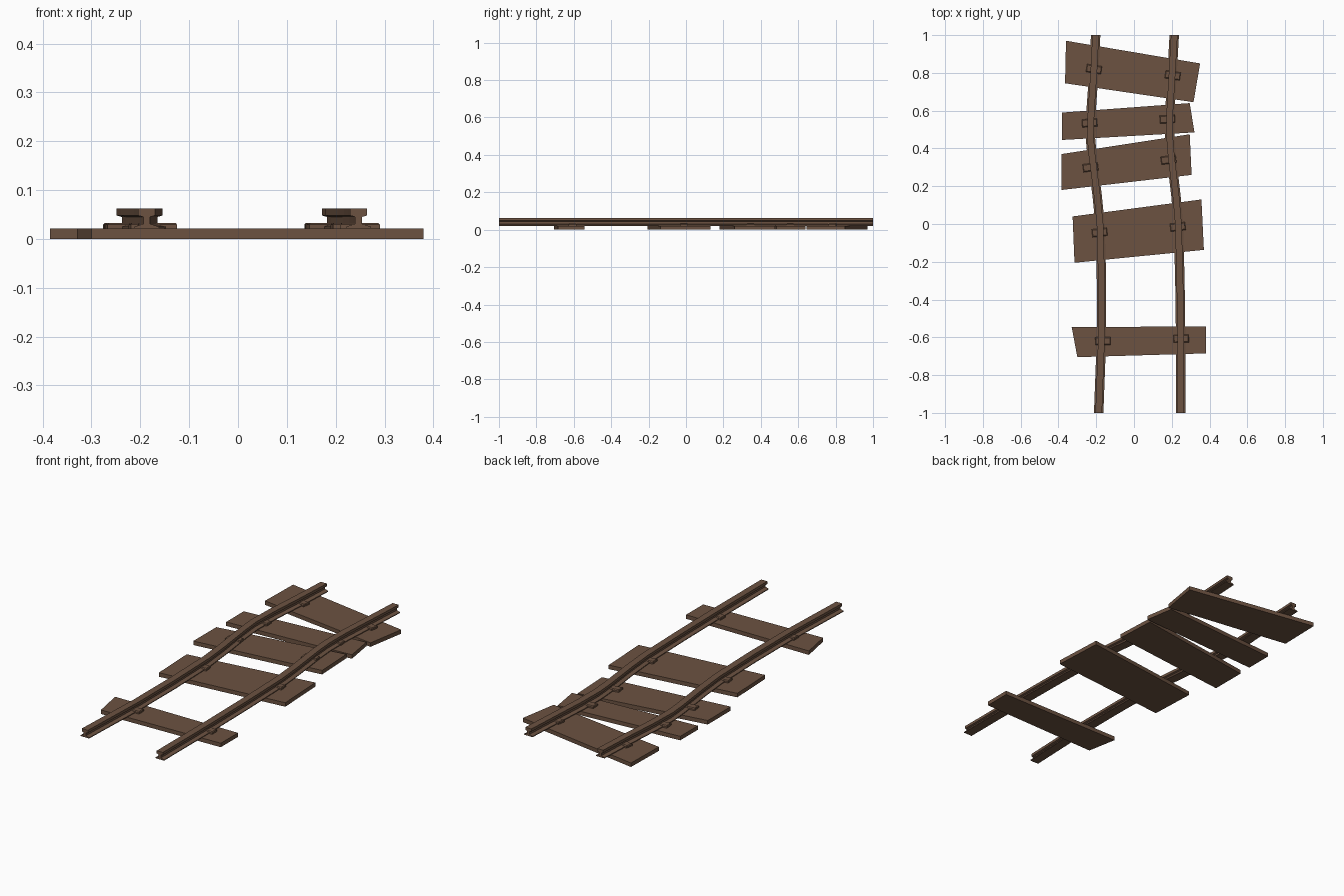
import bpy, bmesh
from math import atan2, cos, sin
from mathutils import Vector

cube = bpy.data.objects.get("Cube")
if cube:
    bpy.data.objects.remove(cube, do_unlink=True)

wood = bpy.data.materials.new("weathered brown")
colour = (0.15, 0.085, 0.053, 1)
wood.diffuse_color = colour
wood.use_nodes = True
bsdf = wood.node_tree.nodes["Principled BSDF"]
bsdf.inputs["Base Color"].default_value = colour
bsdf.inputs["Roughness"].default_value = 0.9


def loft(name, rings):
    """Join matching closed rings of points and cap both ends."""
    bm = bmesh.new()
    loops = [[bm.verts.new(p) for p in ring] for ring in rings]
    for a, b in zip(loops, loops[1:]):
        for i in range(len(a)):
            j = (i + 1) % len(a)
            bm.faces.new((a[i], a[j], b[j], b[i]))
    bm.faces.new(loops[0])
    bm.faces.new(loops[-1])
    bmesh.ops.recalc_face_normals(bm, faces=bm.faces)
    mesh = bpy.data.meshes.new(name)
    bm.to_mesh(mesh)
    bm.free()
    mesh.materials.append(wood)
    obj = bpy.data.objects.new(name, mesh)
    bpy.context.collection.objects.link(obj)


# Crooked planks: back left, back right, front right, front left corners
planks = [
    [(-.36, .97), (.35, .85), (.315, .645), (-.365, .745)],
    [(-.38, .59), (.295, .64), (.32, .485), (-.38, .445)],
    [(-.385, .37), (.295, .475), (.305, .26), (-.385, .18)],
    [(-.325, .04), (.357, .13), (.37, -.137), (-.315, -.205)],
    [(-.33, -.545), (.38, -.543), (.38, -.685), (-.30, -.705)],
]
PLANK_TOP = 0.021
for n, corners in enumerate(planks, 1):
    loft(f"plank_{n}", [[(x, y, z) for x, y in corners] for z in (0, PLANK_TOP)])

# Rail section: wide tapered foot, narrow web, square head
half = [(.025, .021), (.025, .025), (.007, .031), (.007, .045), (.0175, .048), (.0175, .062)]
section = half + [(-x, z) for x, z in reversed(half)]
paths = {
    "right_rail": [(-.187, -1), (-.172, -.6), (-.172, -.3), (-.18, 0), (-.195, .15),
                   (-.222, .36), (-.231, .46), (-.227, .6), (-.213, .8), (-.203, 1)],
    "left_rail": [(.247, -1), (.247, -.6), (.243, -.3), (.235, 0), (.222, .15),
                  (.197, .36), (.189, .46), (.19, .6), (.202, .8), (.213, 1)],
}
for name, path in paths.items():
    loft(name, [[(x + u, y, z) for u, z in section] for x, y in path])

# Clip plates where the rails cross the planks, turned with each plank
clips = {
    "right": [(-.212, .82), (-.235, .535), (-.23, .30), (-.182, -.045), (-.165, -.62)],
    "left": [(.205, .787), (.177, .555), (.183, .34), (.232, -.015), (.25, -.607)],
}
for side, centres in clips.items():
    for n, ((cx, cy), plank) in enumerate(zip(centres, planks), 1):
        edge = (Vector(plank[1]) + Vector(plank[2])) - (Vector(plank[0]) + Vector(plank[3]))
        turn = atan2(edge.y, edge.x)
        rings = []
        for z, w, d in ((PLANK_TOP, .04, .021), (.029, .04, .021), (.033, .037, .016)):
            ring = [(-w, -d), (w, -d), (w, d), (-w, d)]
            rings.append([(cx + u * cos(turn) - v * sin(turn),
                           cy + u * sin(turn) + v * cos(turn), z) for u, v in ring])
        loft(f"{side}_clip_{n}", rings)
